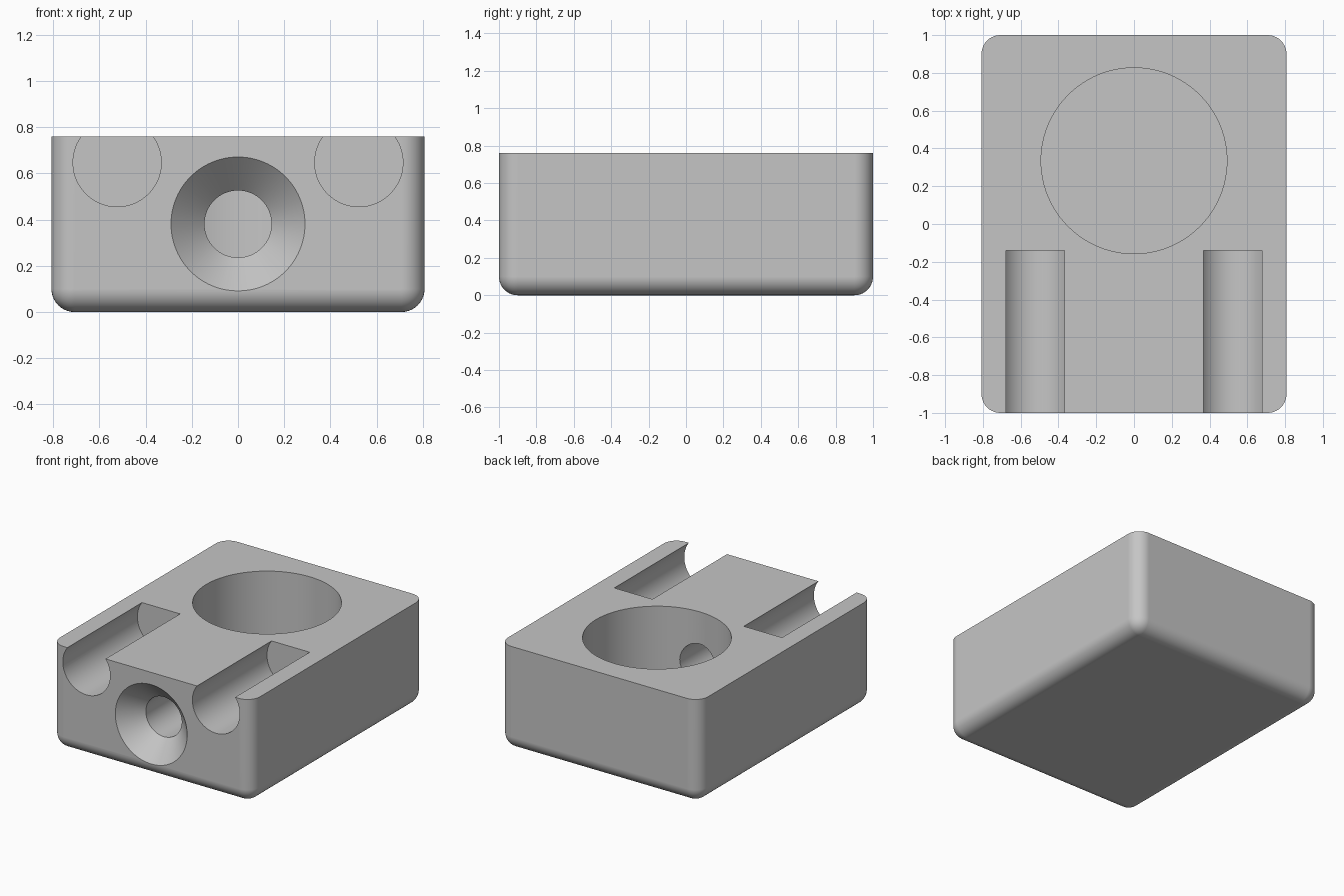
import bpy
import bmesh
import math
from mathutils import Matrix, Vector

default = bpy.data.objects.get("Cube")
if default:
    bpy.data.objects.remove(default, do_unlink=True)

WIDTH, LENGTH, HEIGHT, FILLET = 1.615, 2.0, 0.76, 0.1

# One grey for the whole block
grey = bpy.data.materials.new("plain grey")
grey.use_nodes = True
colour = (0.56, 0.56, 0.56, 1)
grey.diffuse_color = colour
grey.node_tree.nodes["Principled BSDF"].inputs["Base Color"].default_value = colour


def add_object(name, bm):
    mesh = bpy.data.meshes.new(name)
    bmesh.ops.recalc_face_normals(bm, faces=bm.faces)
    bm.to_mesh(mesh)
    bm.free()
    mesh.materials.append(grey)
    obj = bpy.data.objects.new(name, mesh)
    bpy.context.collection.objects.link(obj)
    return obj


def lathe_cutter(name, profile, origin, along_y=False, sides=96):
    """Closed solid of revolution from (radius, distance) pairs."""
    bm = bmesh.new()
    rings = []
    for radius, dist in profile:
        ring = []
        for i in range(sides):
            a = math.tau * i / sides
            ring.append(bm.verts.new((radius * math.cos(a), radius * math.sin(a), dist)))
        rings.append(ring)
    for low, high in zip(rings, rings[1:]):
        for i in range(sides):
            j = (i + 1) % sides
            bm.faces.new((low[i], low[j], high[j], high[i]))
    bm.faces.new(rings[0])
    bm.faces.new(rings[-1])
    if along_y:
        bm.transform(Matrix.Rotation(-math.pi / 2, 4, "X"))
    bm.transform(Matrix.Translation(Vector(origin)))
    obj = add_object(name, bm)
    obj.hide_render = True
    return obj


# Block, rounded on every edge except around the top
bm = bmesh.new()
bmesh.ops.create_cube(bm, size=1)
bm.transform(Matrix.Translation((0, 0, HEIGHT / 2)) @ Matrix.Diagonal((WIDTH, LENGTH, HEIGHT, 1)))
rounded = [e for e in bm.edges if min(v.co.z for v in e.verts) < HEIGHT / 2]
bmesh.ops.bevel(bm, geom=rounded, offset=FILLET, segments=10, profile=0.5, affect="EDGES")
block = add_object("block", bm)

# Round pocket, countersunk bore and two open-topped grooves
cutters = [
    lathe_cutter("pocket_cutter", [(0.492, 0.14), (0.492, 1)], (0, 0.335, 0)),
    lathe_cutter("bore_cutter", [(0.34, -0.05), (0.145, 0.145), (0.145, 1.33)],
                 (0, -1, 0.381), along_y=True),
]
for side, name in ((1, "left"), (-1, "right")):
    cutters.append(lathe_cutter(name + "_groove_cutter", [(0.191, -0.1), (0.191, 0.86)],
                                (side * 0.523, -1, 0.647), along_y=True))

for cutter in cutters:
    mod = block.modifiers.new(cutter.name, "BOOLEAN")
    mod.operation = "DIFFERENCE"
    mod.solver = "EXACT"
    mod.object = cutter

# Bake the cuts and drop the cutters
bpy.context.view_layer.update()
evaluated = block.evaluated_get(bpy.context.evaluated_depsgraph_get())
cut_mesh = bpy.data.meshes.new_from_object(evaluated)
block.modifiers.clear()
block.data = cut_mesh
block.data.materials.clear()
block.data.materials.append(grey)
for cutter in cutters:
    bpy.data.objects.remove(cutter, do_unlink=True)

# Smooth curved walls, crisp rims
bpy.ops.object.select_all(action="DESELECT")
block.select_set(True)
bpy.context.view_layer.objects.active = block
bpy.ops.object.shade_smooth_by_angle(angle=math.radians(30))
weighted = block.modifiers.new("weighted_normals", "WEIGHTED_NORMAL")
weighted.keep_sharp = True
